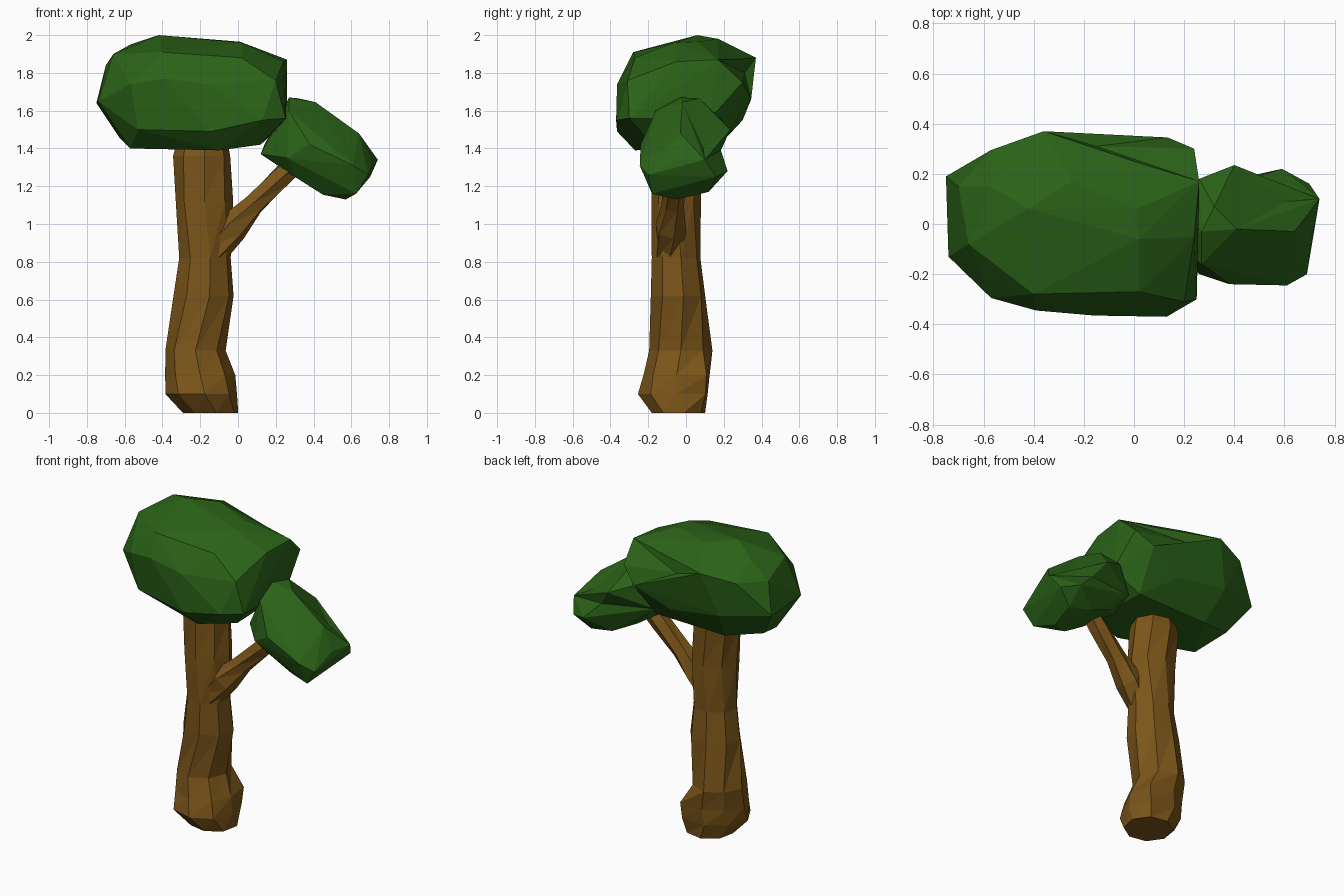
import bpy, bmesh
from math import sin, cos, pi
from mathutils import Vector


def material(name, rgb):
    m = bpy.data.materials.new(name)
    m.diffuse_color = (*rgb, 1)
    return m


def finish(name, bm, mat):
    bmesh.ops.recalc_face_normals(bm, faces=bm.faces)
    me = bpy.data.meshes.new(name)
    bm.to_mesh(me)
    bm.free()
    me.materials.append(mat)
    ob = bpy.data.objects.new(name, me)
    bpy.context.collection.objects.link(ob)
    return ob


def loft(name, rings, mat):
    """Skin a list of equal-sized point rings with triangles and cap both ends."""
    bm = bmesh.new()
    loops = [[bm.verts.new(p) for p in ring] for ring in rings]
    n = len(loops[0])
    for a, b in zip(loops, loops[1:]):
        for i in range(n):
            j = (i + 1) % n
            bm.faces.new((a[i], a[j], b[j]))
            bm.faces.new((a[i], b[j], b[i]))
    bm.faces.new(loops[0])
    bm.faces.new(loops[-1])
    return finish(name, bm, mat)


def edge_distance(e, p):
    a, b = e.verts[0].co, e.verts[1].co
    t = (p - a).dot(b - a) / max((b - a).length_squared, 1e-9)
    return (p - a.lerp(b, min(max(t, 0.2), 0.8))).length


def foliage(name, points, dents, mat):
    """Faceted leaf mass: the hull of its outline points, with a few edges pushed in."""
    bm = bmesh.new()
    for p in points:
        bm.verts.new(p)
    bmesh.ops.convex_hull(bm, input=bm.verts[:])
    for v in [v for v in bm.verts if not v.link_faces]:
        bm.verts.remove(v)
    for d in map(Vector, dents):
        edge = min(bm.edges[:], key=lambda e: edge_distance(e, d))
        a, b = edge.verts
        opposite = [next(v for v in f.verts if v != a and v != b) for f in edge.link_faces]
        bm.faces.remove(edge.link_faces[0])
        bm.faces.remove(edge.link_faces[0])
        bm.edges.remove(edge)
        mid = bm.verts.new(d)
        for o in opposite:
            bm.faces.new((a, mid, o))
            bm.faces.new((mid, b, o))
    return finish(name, bm, mat)


bark = material("bark", (0.20, 0.092, 0.010))
leaf = material("leaf", (0.024, 0.125, 0.009))

# Trunk: z, x range, y range, twist
SECTIONS = [
    (0.00, -0.29, 0.00, -0.18, 0.10, 0.2),
    (0.10, -0.38, -0.01, -0.25, 0.11, 0.1),
    (0.20, -0.38, -0.02, -0.22, 0.12, 0.0),
    (0.33, -0.38, -0.07, -0.19, 0.135, 0.0),
    (0.62, -0.34, -0.025, -0.185, 0.10, 0.2),
    (0.82, -0.31, -0.04, -0.18, 0.075, 0.2),
    (1.12, -0.325, -0.03, -0.18, 0.075, 0.0),
    (1.36, -0.34, -0.045, -0.18, 0.085, 0.1),
    (1.44, -0.32, -0.06, -0.16, 0.07, 0.1),
]
SIDES = 8
trunk = []
for z, x0, x1, y0, y1, tw in SECTIONS:
    trunk.append([Vector(((x0 + x1) / 2 + (x1 - x0) / 2 * 1.03 * cos(2 * pi * i / SIDES + tw),
                          (y0 + y1) / 2 + (y1 - y0) / 2 * 1.03 * sin(2 * pi * i / SIDES + tw), z))
                  for i in range(SIDES)])
# root bulge at the back right, flatter at the other corners
for k, push in ((1, 0.03), (2, 0.035), (3, 0.0)):
    trunk[k][1] += Vector((push, push, 0))
    trunk[k][3] += Vector((0.012, -0.012, 0))
loft("trunk", trunk, bark)

# Side branch: centre and radius along its path
PATH = [((-0.13, -0.09, 0.85), 0.075), ((-0.03, -0.08, 0.98), 0.085),
        ((0.08, -0.07, 1.10), 0.060), ((0.22, -0.06, 1.24), 0.060),
        ((0.36, -0.05, 1.38), 0.055)]
axis = (Vector(PATH[-1][0]) - Vector(PATH[0][0])).normalized()
side = axis.cross(Vector((0, 1, 0))).normalized()
up = axis.cross(side)
branch = [[Vector(c) + r * (cos(2 * pi * i / 6 + k * 0.2) * side + sin(2 * pi * i / 6 + k * 0.2) * up)
           for i in range(6)] for k, (c, r) in enumerate(PATH)]
loft("branch", branch, bark)

# Large crown
foliage("large_crown", [
    (-0.75, 0.19, 1.64), (-0.74, -0.13, 1.65), (-0.70, 0.15, 1.84), (-0.66, -0.08, 1.90),
    (-0.57, 0.15, 1.95), (-0.42, 0.06, 2.0), (0.01, 0.06, 1.965), (-0.25, 0.17, 1.98),
    (0.02, -0.06, 1.96), (0.26, 0.17, 1.87), (0.24, -0.05, 1.86), (0.02, -0.27, 1.88),
    (-0.40, -0.28, 1.91), (-0.57, -0.295, 1.74), (-0.39, -0.345, 1.77), (-0.16, -0.365, 1.74),
    (0.20, -0.31, 1.76), (0.13, -0.37, 1.55), (0.25, -0.30, 1.56), (-0.14, -0.365, 1.49),
    (-0.53, -0.27, 1.50), (-0.36, 0.37, 1.88), (-0.57, 0.295, 1.84), (0.135, 0.345, 1.66),
    (0.24, 0.30, 1.75), (-0.45, 0.30, 1.60), (-0.10, 0.30, 1.55), (0.26, 0.12, 1.55),
    (-0.63, 0.10, 1.46), (-0.57, -0.12, 1.40), (-0.10, -0.27, 1.39), (0.12, -0.18, 1.42),
    (0.10, 0.17, 1.42), (-0.40, 0.17, 1.41),
], [(-0.15, 0.31, 1.80), (0.03, 0.24, 1.87)], leaf)

# Small crown on the branch
foliage("small_crown", [
    (0.12, -0.05, 1.37), (0.14, 0.12, 1.42), (0.27, -0.03, 1.67), (0.32, 0.07, 1.665),
    (0.41, -0.02, 1.645), (0.27, -0.16, 1.60), (0.38, -0.24, 1.42), (0.26, -0.20, 1.35),
    (0.40, 0.235, 1.50), (0.26, 0.18, 1.56), (0.59, 0.22, 1.28), (0.64, -0.03, 1.48),
    (0.74, 0.10, 1.34), (0.70, 0.16, 1.25), (0.71, -0.05, 1.34), (0.69, -0.20, 1.26),
    (0.61, -0.245, 1.31), (0.625, -0.18, 1.16), (0.57, -0.05, 1.13), (0.60, 0.12, 1.17),
    (0.45, -0.10, 1.155), (0.44, 0.13, 1.20), (0.30, -0.12, 1.25), (0.28, 0.10, 1.28),
], [(0.48, 0.185, 1.39), (0.61, 0.09, 1.41)], leaf)
